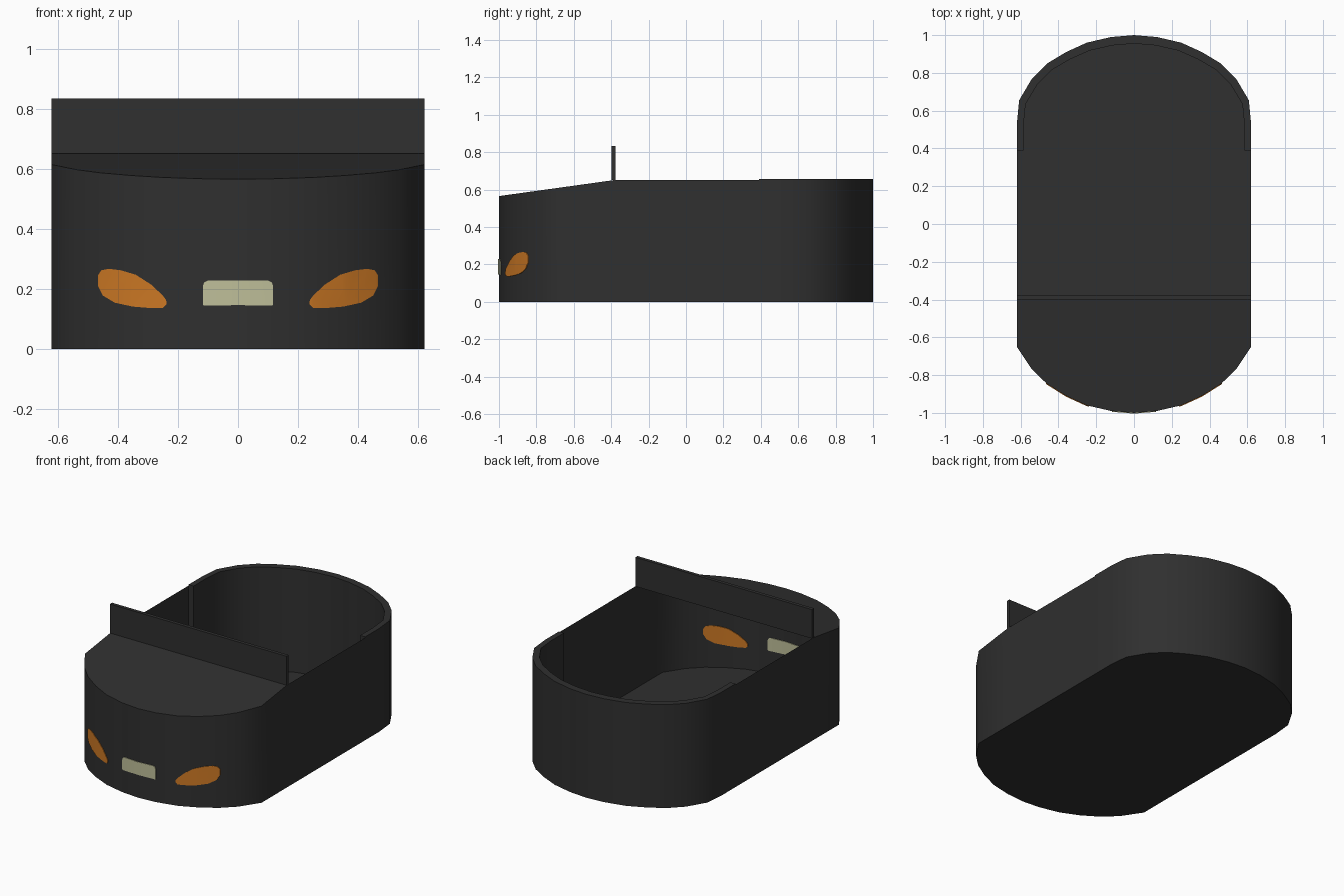
import bpy, bmesh, math
from mathutils import Vector

if "Cube" in bpy.data.objects:
    bpy.data.objects.remove(bpy.data.objects["Cube"])


def material(name, rgb):
    m = bpy.data.materials.new(name)
    m.diffuse_color = (*rgb, 1)
    m.use_nodes = True
    m.node_tree.nodes["Principled BSDF"].inputs["Base Color"].default_value = m.diffuse_color
    return m


BLACK = material("charcoal", (0.029, 0.029, 0.029))
ORANGE = material("orange", (0.61, 0.19, 0.018))
PALE = material("pale_beige", (0.52, 0.52, 0.32))


def finish(name, bm, mat, smooth=True, recalc=True):
    if recalc:
        bmesh.ops.recalc_face_normals(bm, faces=bm.faces)
    me = bpy.data.meshes.new(name)
    bm.to_mesh(me)
    bm.free()
    me.materials.append(mat)
    ob = bpy.data.objects.new(name, me)
    bpy.context.collection.objects.link(ob)
    if smooth:
        bpy.ops.object.select_all(action='DESELECT')
        ob.select_set(True)
        bpy.context.view_layer.objects.active = ob
        bpy.ops.object.shade_smooth_by_angle(angle=math.radians(40))
    return ob


def mirrored(half):
    """Close a right-hand half outline that starts and ends on x = 0."""
    return half + [(-x, y) for x, y in reversed(half) if x > 0]


FRONT = [(0, -1), (0.12, -0.99), (0.25, -0.96), (0.36, -0.91),
         (0.46, -0.847), (0.54, -0.77), (0.62, -0.65)]
BACK = [(0.62, 0.39), (0.62, 0.53), (0.608, 0.655), (0.54, 0.77), (0.46, 0.85),
        (0.36, 0.91), (0.25, 0.96), (0.12, 0.99), (0, 1)]
DASH_Y, TOP = -0.39, 0.65


def top_z(y):
    return TOP + min(0, y - DASH_Y) * 0.139


# open hull: thin outer wall and floor
bm = bmesh.new()
loop = mirrored(FRONT + [(0.62, DASH_Y)] + BACK)
low = [bm.verts.new((x, y, 0)) for x, y in loop]
high = [bm.verts.new((x, y, top_z(y))) for x, y in loop]
n = len(loop)
for i in range(n):
    j = (i + 1) % n
    bm.faces.new((low[i], low[j], high[j], high[i]))
bm.faces.new(low[::-1])
finish("hull", bm, BLACK)

# sloping hood over the nose
bm = bmesh.new()
nose = FRONT + [(0.62, DASH_Y)]
pts = nose + [(-x, y) for x, y in reversed(nose) if x > 0]
bm.faces.new([bm.verts.new((x, y, top_z(y))) for x, y in pts])
finish("hood", bm, BLACK, smooth=False, recalc=False)

# thick padded lining around the rear half
bm = bmesh.new()
arc = BACK + [(-x, y) for x, y in reversed(BACK) if x > 0]
rows = []
for x, y in arc:
    ix, iy = x * 0.585 / 0.62, 0.39 + (y - 0.39) * 0.565 / 0.61
    rows.append([bm.verts.new(p) for p in
                 ((x, y, TOP), (x, y, 0.656), (ix, iy, 0.656), (ix, iy, 0.0))])
for a, b in zip(rows, rows[1:]):
    for k in range(3):
        bm.faces.new((a[k], b[k], b[k + 1], a[k + 1]))
for row in (rows[0], rows[-1]):
    x, y, _ = row[0].co
    foot = bm.verts.new((x * 0.999, y, 0))
    bm.faces.new(row + [foot])
finish("rear_lining", bm, BLACK)

# upright dash panel
bm = bmesh.new()
bmesh.ops.create_cube(bm, size=1)
for v in bm.verts:
    v.co = (v.co.x * 1.24, -0.388 + v.co.y * 0.022, 0.742 + v.co.z * 0.184)
finish("dash_panel", bm, BLACK, smooth=False)


def nose_y(x):
    """Depth of the front wall at a given x."""
    x = abs(x)
    for (x0, y0), (x1, y1) in zip(FRONT, FRONT[1:]):
        if x <= x1:
            return y0 + (y1 - y0) * (x - x0) / (x1 - x0)
    return FRONT[-1][1]


def nose_plate(name, outline, mat):
    """Thin plate that wraps the front wall and shows on both sides of it."""
    bm = bmesh.new()
    bm.faces.new([bm.verts.new((x, 0, z)) for x, z in outline])
    for x, _ in FRONT:
        for s in (x, -x):
            bmesh.ops.bisect_plane(bm, geom=bm.verts[:] + bm.edges[:] + bm.faces[:],
                                   plane_co=Vector((s, 0, 0)),
                                   plane_no=Vector((1, 0, 0)), dist=1e-5)
    for v in bm.verts:
        v.co.y = nose_y(v.co.x) - 0.004
    ext = bmesh.ops.extrude_face_region(bm, geom=bm.faces[:])["geom"]
    for v in ext:
        if isinstance(v, bmesh.types.BMVert):
            v.co.y += 0.008
    finish(name, bm, mat)


# teardrop headlights
lamp = [(0.238, 0.148), (0.25, 0.137), (0.29, 0.136), (0.35, 0.141), (0.41, 0.154),
        (0.45, 0.178), (0.466, 0.21), (0.466, 0.245), (0.455, 0.262), (0.43, 0.267),
        (0.39, 0.262), (0.34, 0.247), (0.29, 0.215), (0.25, 0.178), (0.239, 0.162)]
nose_plate("headlight_right", lamp, ORANGE)
nose_plate("headlight_left", [(-x, z) for x, z in reversed(lamp)], ORANGE)

# blank plate between the headlights
half = [(0, 0.146), (0.115, 0.144), (0.117, 0.15), (0.117, 0.21),
        (0.112, 0.222), (0.1, 0.228), (0, 0.228)]
nose_plate("front_plate", mirrored(half), PALE)
